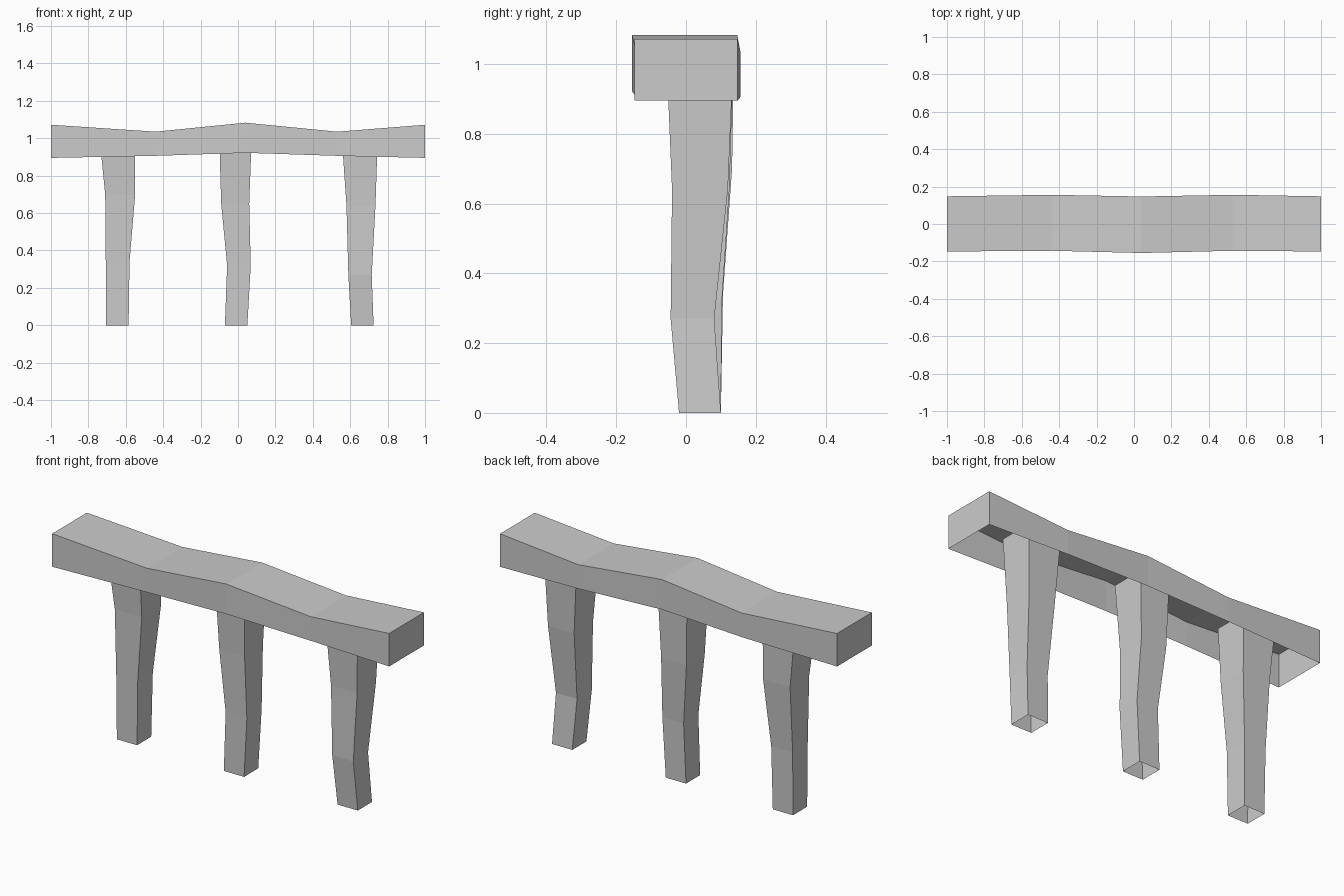
import bpy, bmesh

if "Cube" in bpy.data.objects:
    bpy.data.objects.remove(bpy.data.objects["Cube"])


def loft(name, rings, closed, caps=False):
    """Join rings of points with quads; optionally cap both ends."""
    bm = bmesh.new()
    rows = [[bm.verts.new(p) for p in ring] for ring in rings]
    n = len(rows[0])
    for a, b in zip(rows, rows[1:]):
        for i in range(n if closed else n - 1):
            j = (i + 1) % n
            bm.faces.new((a[i], a[j], b[j], b[i]))
    if caps:
        bm.faces.new(rows[0][::-1])
        bm.faces.new(rows[-1])
    mesh = bpy.data.meshes.new(name)
    bm.to_mesh(mesh)
    bm.free()
    obj = bpy.data.objects.new(name, mesh)
    bpy.context.collection.objects.link(obj)
    return obj


# Beam: wavy trough, open underneath (x, y front, y back, z bottom, z top)
beam = [(-1.0, -0.147, 0.148, 0.895, 1.072),
        (-0.44, -0.143, 0.156, 0.906, 1.035),
        (0.04, -0.155, 0.147, 0.922, 1.083),
        (0.53, -0.143, 0.156, 0.906, 1.035),
        (1.0, -0.147, 0.148, 0.895, 1.072)]
loft("beam", [[(x, f, b), (x, f, t), (x, k, t), (x, k, b)]
              for x, f, k, b, t in beam], closed=False, caps=True)

# Legs: crooked tapering tubes, open at the ends (z, x left, x right, y front, y back)
legs = {
    "left_leg": [(0, -0.705, -0.585, -0.02, 0.10), (0.34, -0.707, -0.58, -0.022, 0.106),
                 (0.70, -0.71, -0.55, -0.03, 0.132), (1.0, -0.74, -0.55, -0.05, 0.137)],
    "middle_leg": [(0, -0.07, 0.05, -0.02, 0.10), (0.32, -0.058, 0.068, -0.022, 0.103),
                   (0.65, -0.09, 0.06, -0.03, 0.125), (1.0, -0.1, 0.073, -0.05, 0.135)],
    "right_leg": [(0, 0.605, 0.725, -0.02, 0.10), (0.27, 0.59, 0.715, -0.044, 0.081),
                  (0.64, 0.58, 0.735, -0.04, 0.12), (1.0, 0.555, 0.747, -0.055, 0.135)],
}
for name, sections in legs.items():
    loft(name, [[(l, f, z), (r, f, z), (r, k, z), (l, k, z)]
                for z, l, r, f, k in sections], closed=True)
